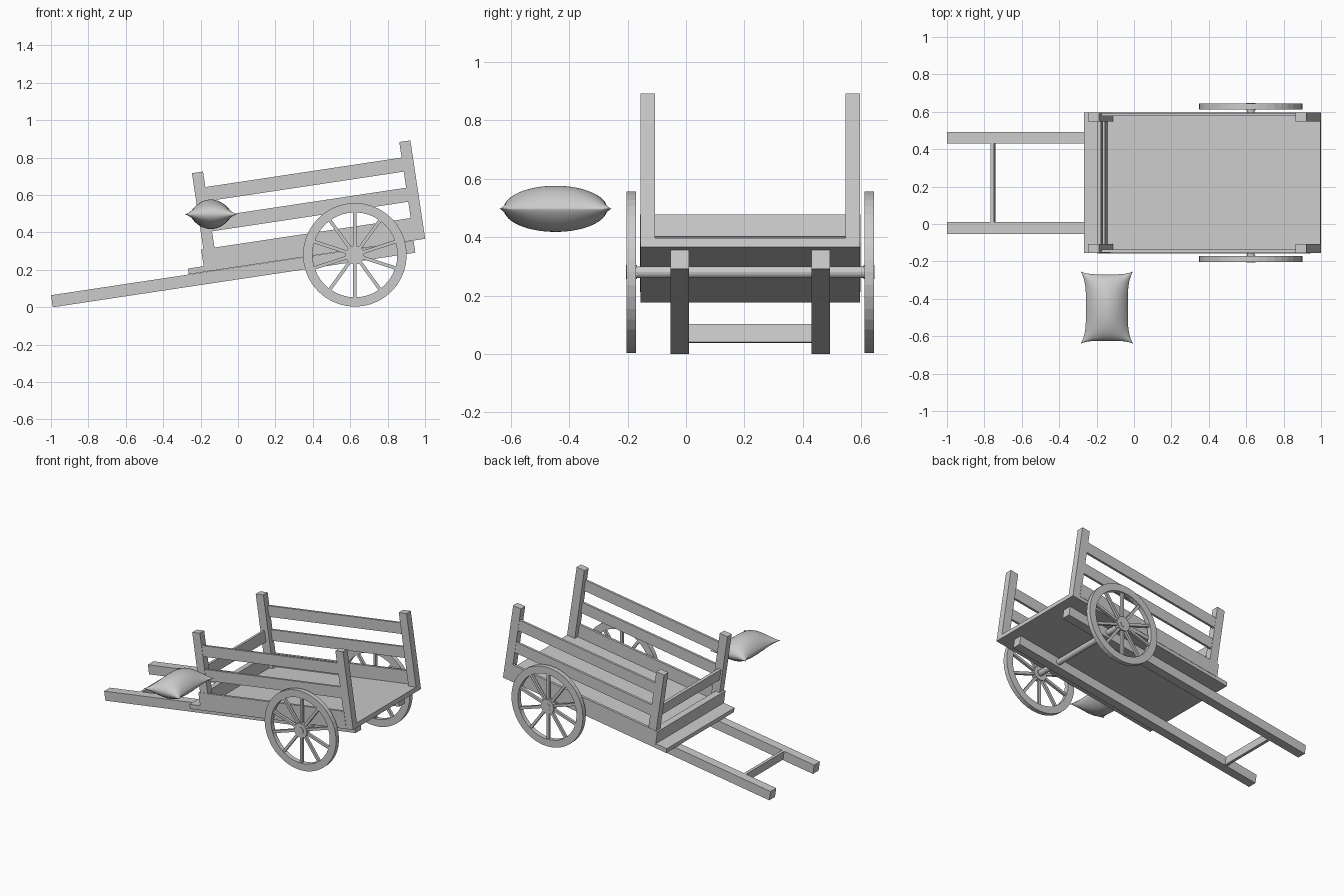
import bpy, bmesh
from math import radians, pi, cos, sin
from mathutils import Matrix, Vector

if "Cube" in bpy.data.objects:
    bpy.data.objects.remove(bpy.data.objects["Cube"])

YC = 0.22  # cart centre line
TILT = Matrix.Translation((-0.99, YC, 0)) @ Matrix.Rotation(radians(-8.55), 4, 'Y')


def finish(name, bm, matrix=Matrix()):
    bmesh.ops.recalc_face_normals(bm, faces=bm.faces)
    me = bpy.data.meshes.new(name)
    bm.to_mesh(me)
    bm.free()
    ob = bpy.data.objects.new(name, me)
    bpy.context.collection.objects.link(ob)
    ob.matrix_world = matrix
    return ob


def add_box(bm, lo, hi, matrix=Matrix()):
    lo, hi = Vector(lo), Vector(hi)
    m = matrix @ Matrix.Translation((lo + hi) / 2) @ Matrix.Diagonal((*(hi - lo), 1))
    bmesh.ops.create_cube(bm, size=1, matrix=m)


def board(name, u, y, v):
    """Box in the tilted cart frame: u along, y across, v up."""
    bm = bmesh.new()
    add_box(bm, (u[0], y[0], v[0]), (u[1], y[1], v[1]))
    return finish(name, bm, TILT)


def add_cylinder(bm, r, y0, y1, n):
    m = Matrix.Translation((0, (y0 + y1) / 2, 0)) @ Matrix.Rotation(pi / 2, 4, 'X')
    bmesh.ops.create_cone(bm, cap_ends=True, segments=n, radius1=r, radius2=r,
                          depth=abs(y1 - y0), matrix=m)


def both(name, u, y, v):
    """Board mirrored to both sides of the cart."""
    board("right_" + name, u, (-y[1], -y[0]), v)
    board("left_" + name, u, y, v)


# Frame and floor
both("shaft", (0, 1.96), (0.21, 0.273), (0, 0.065))
board("shaft_crossbar", (0.235, 0.253), (-0.212, 0.212), (0.003, 0.065))
board("floor", (0.745, 2.023), (-0.375, 0.375), (0.066, 0.097))

# Posts and side rails
both("front_post", (0.842, 0.902), (0.327, 0.375), (0.09, 0.598))
both("rear_post", (1.963, 2.023), (0.327, 0.375), (0.072, 0.598))
both("bottom_side_board", (0.83, 1.97), (0.36, 0.377), (0.09, 0.187))
both("middle_side_rail", (0.87, 1.97), (0.357, 0.373), (0.275, 0.351))
both("top_side_rail", (0.87, 1.97), (0.357, 0.373), (0.438, 0.514))

# Front boards
board("front_bottom_board", (0.83, 0.872), (-0.372, 0.372), (0.09, 0.186))
board("front_middle_rail", (0.855, 0.875), (-0.34, 0.34), (0.275, 0.351))

# Axle
WX, WZ, R = 0.625, 0.28, 0.277
bm = bmesh.new()
add_cylinder(bm, 0.02, -0.40, 0.40, 16)
finish("axle", bm, Matrix.Translation((WX, YC, WZ)))


def wheel(name, y):
    bm = bmesh.new()
    n, half = 40, 0.016
    # Rim
    prof = [(R, -half), (R, half), (0.227, half), (0.227, -half)]
    rings = [[bm.verts.new((r * cos(2 * pi * i / n), d, r * sin(2 * pi * i / n)))
              for r, d in prof] for i in range(n)]
    for i in range(n):
        a, b = rings[i], rings[(i + 1) % n]
        for k in range(4):
            bm.faces.new((a[k], a[(k + 1) % 4], b[(k + 1) % 4], b[k]))
    # Hub and axle cap
    add_cylinder(bm, 0.05, -half, half, 20)
    add_cylinder(bm, 0.024, -half - 0.003, half + 0.003, 16)
    # Spokes
    for i in range(10):
        add_box(bm, (0.04, -0.009, -0.009), (0.235, 0.009, 0.009),
                Matrix.Rotation(radians(18 + 36 * i), 4, 'Y'))
    finish(name, bm, Matrix.Translation((WX, y, WZ)))


wheel("right_wheel", YC - 0.407)
wheel("left_wheel", YC + 0.407)

# Cushion: two bulged sheets with pulled-out corners
bm = bmesh.new()
N = 28
for side in (1, -1):
    g = []
    for i in range(N + 1):
        s = -cos(pi * i / N)
        row = []
        for j in range(N + 1):
            t = -cos(pi * j / N)
            x = 0.14 * s * (1 - 0.2 * (1 - t ** 4))
            y = 0.193 * t * (1 - 0.08 * (1 - s ** 4))
            z = 0.079 * max(0, 1 - s * s) ** 0.75 * max(0, 1 - t * t) ** 0.5
            row.append(bm.verts.new((x, y, side * z)))
        g.append(row)
    for i in range(N):
        for j in range(N):
            bm.faces.new((g[i][j], g[i + 1][j], g[i + 1][j + 1], g[i][j + 1]))
bmesh.ops.remove_doubles(bm, verts=bm.verts, dist=0.00005)
for f in bm.faces:
    f.smooth = True
finish("cushion", bm, Matrix.Translation((-0.145, -0.447, 0.497)))
